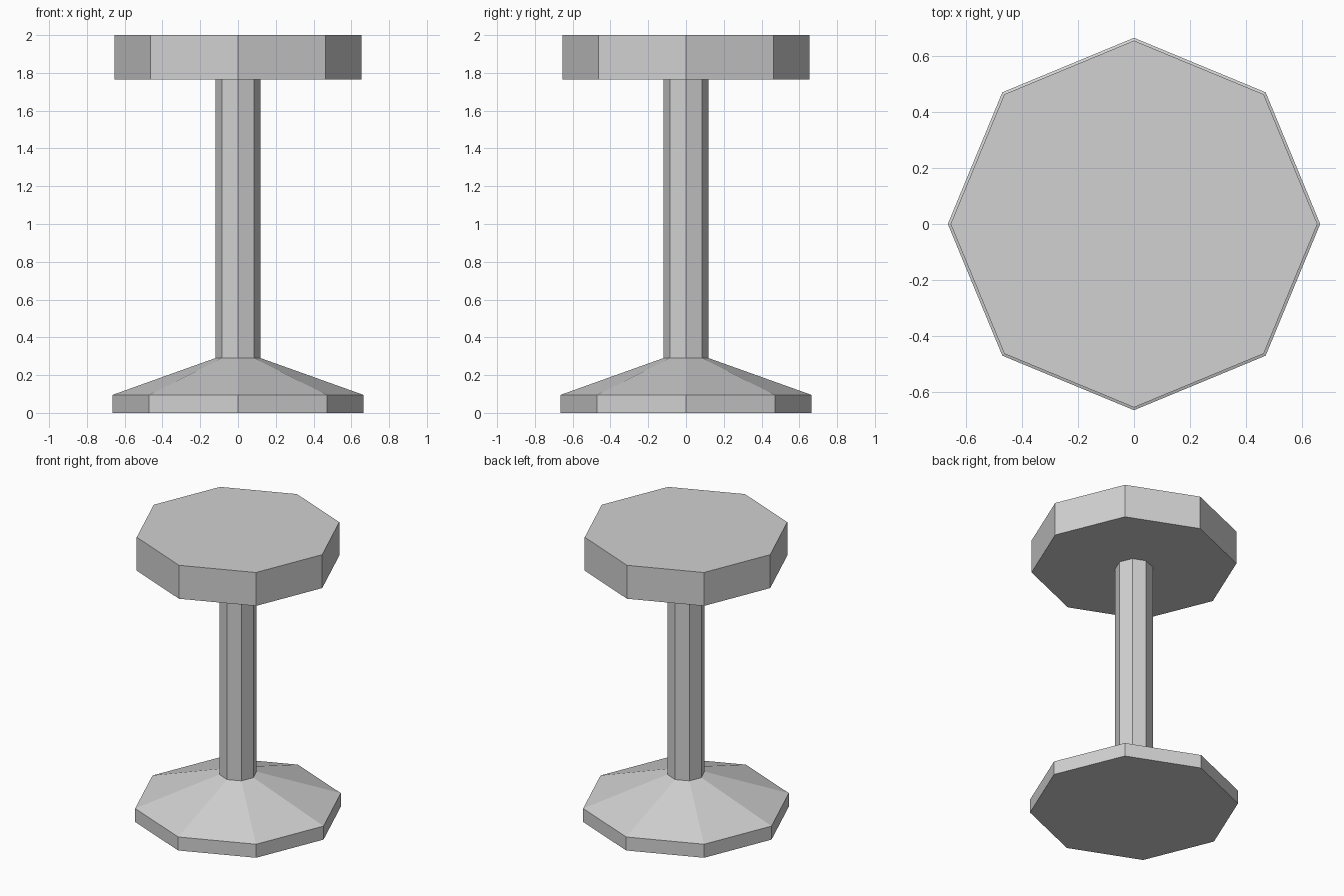
import bpy
import bmesh
from math import cos, sin, tau

SIDES = 8

cube = bpy.data.objects.get("Cube")
if cube:
    bpy.data.objects.remove(cube, do_unlink=True)

grey = bpy.data.materials.new("light_grey")
grey.use_nodes = True
colour = (0.64, 0.64, 0.64, 1)
grey.diffuse_color = colour
grey.node_tree.nodes["Principled BSDF"].inputs["Base Color"].default_value = colour


def lathe(name, profile):
    """Closed flat-sided solid from (radius, height) points, bottom to top."""
    bm = bmesh.new()
    rings = [[bm.verts.new((r * cos(tau * i / SIDES), r * sin(tau * i / SIDES), z))
              for i in range(SIDES)] for r, z in profile]
    for low, high in zip(rings, rings[1:]):
        for i in range(SIDES):
            j = (i + 1) % SIDES
            bm.faces.new((low[i], low[j], high[j], high[i]))
    bm.faces.new(rings[0][::-1])
    bm.faces.new(rings[-1])
    mesh = bpy.data.meshes.new(name)
    bm.to_mesh(mesh)
    bm.free()
    mesh.materials.append(grey)
    obj = bpy.data.objects.new(name, mesh)
    bpy.context.collection.objects.link(obj)
    return obj


# Flared foot and post in one piece, with the thick seat on top
lathe("pedestal", [(0.665, 0), (0.665, 0.095), (0.12, 0.29), (0.12, 1.765)])
lathe("seat", [(0.655, 1.765), (0.655, 2)])
